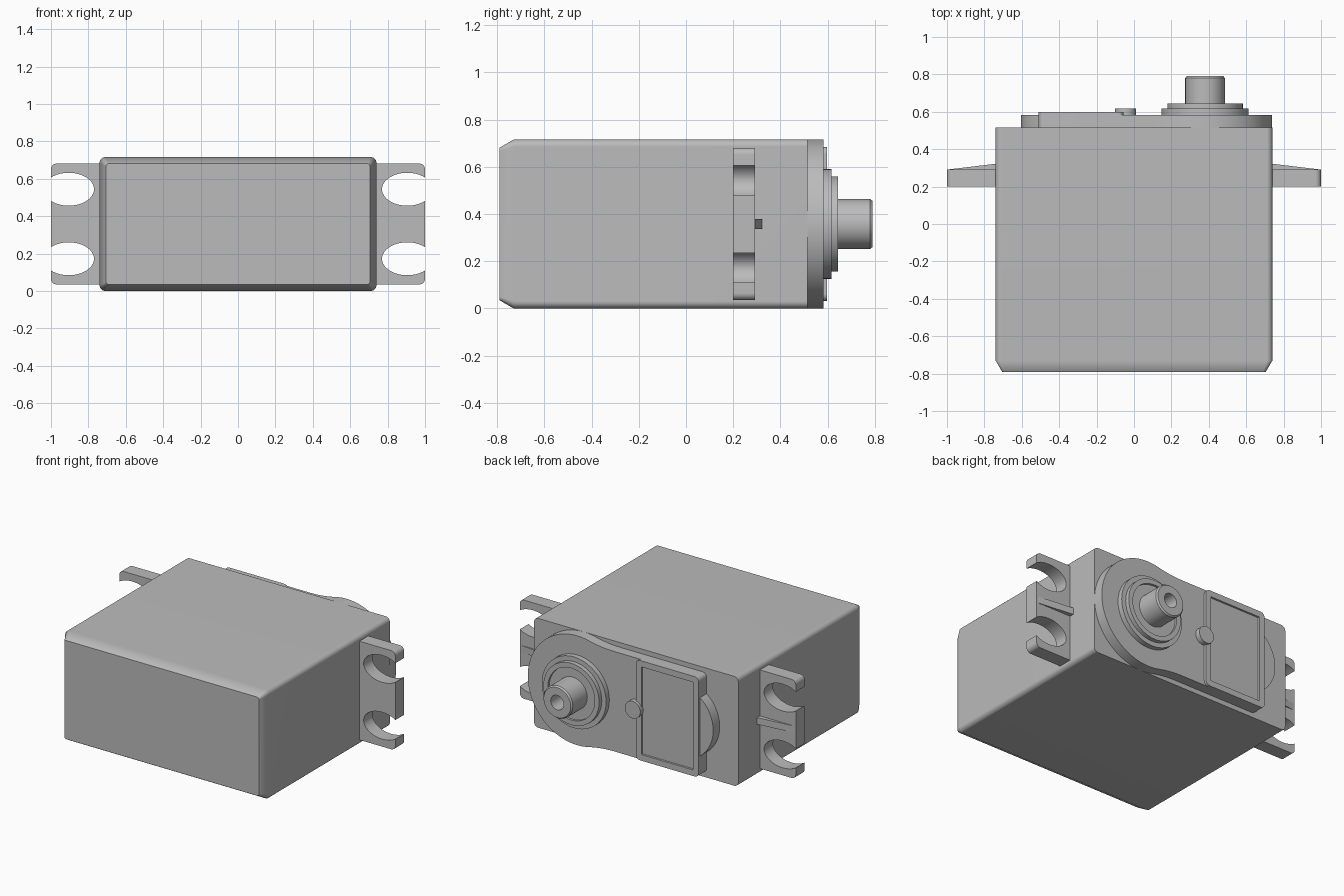
import bpy, bmesh
from math import cos, sin, sqrt, atan2, pi, radians

if "Cube" in bpy.data.objects:
    bpy.data.objects.remove(bpy.data.objects["Cube"])

CZ = 0.358          # height of the centre line
SHAFT_X = 0.38      # output shaft position

grey = bpy.data.materials.new("plastic_grey")
grey.use_nodes = True
GREY = (0.5, 0.5, 0.5, 1)
grey.diffuse_color = GREY
grey.node_tree.nodes["Principled BSDF"].inputs["Base Color"].default_value = GREY


def arc(cx, cz, rx, rz, a0, a1, n):
    """Points on an elliptical arc in the x-z plane, angles in radians."""
    steps = [a0 + (a1 - a0) * i / n for i in range(n + 1)]
    return [(cx + rx * cos(a), cz + rz * sin(a)) for a in steps]


def circle(cx, r, n=48):
    return arc(cx, CZ, r, r, 0, 2 * pi, n)[:-1]


def rounded_rect(x0, x1, z0, z1, r, n=5):
    pts = []
    for i, (x, z) in enumerate([(x1 - r, z1 - r), (x0 + r, z1 - r),
                                (x0 + r, z0 + r), (x1 - r, z0 + r)]):
        pts += arc(x, z, r, r, i * pi / 2, (i + 1) * pi / 2, n)
    return pts


def loft(name, sections, inset=None):
    """Join (outline, y) sections into a closed solid; inset=(width, depth) sinks the end."""
    bm = bmesh.new()
    rings = [[bm.verts.new((x, y, z)) for x, z in outline] for outline, y in sections]
    for a, b in zip(rings, rings[1:]):
        for i in range(len(a)):
            j = (i + 1) % len(a)
            bm.faces.new((a[i], a[j], b[j], b[i]))
    bm.faces.new(rings[0])
    end = bm.faces.new(rings[-1])
    bmesh.ops.recalc_face_normals(bm, faces=bm.faces)
    if inset:
        bmesh.ops.inset_region(bm, faces=[end], thickness=inset[0])
        bmesh.ops.inset_region(bm, faces=[end], thickness=0.001, depth=-inset[1])
    mesh = bpy.data.meshes.new(name)
    bm.to_mesh(mesh)
    bm.free()
    mesh.materials.append(grey)
    ob = bpy.data.objects.new(name, mesh)
    bpy.context.collection.objects.link(ob)
    bpy.ops.object.select_all(action="DESELECT")
    ob.select_set(True)
    bpy.context.view_layer.objects.active = ob
    bpy.ops.object.shade_smooth_by_angle(angle=radians(35))
    weighted = ob.modifiers.new("weighted_normals", "WEIGHTED_NORMAL")
    weighted.keep_sharp = True
    return ob


def lathe(name, x, profile):
    return loft(name, [(circle(x, r), y) for r, y in profile])


# Case with tapered front edges
full = rounded_rect(-0.74, 0.74, 0, 2 * CZ, 0.03)
small = rounded_rect(-0.705, 0.705, 0.035, 2 * CZ - 0.035, 0.015)
loft("case", [(small, -0.79), (full, -0.73), (full, 0.515)])

# Gear cover: round end blended into a narrower straight end
half, blend = 0.327, 0.8
dx = sqrt((CZ + blend) ** 2 - (half + blend) ** 2)
touch = atan2(half + blend, -dx)
upper = arc(SHAFT_X, CZ, CZ, CZ, 0, touch, 28)
upper += arc(SHAFT_X - dx, CZ + half + blend, blend, blend, touch - pi, -pi / 2, 6)[1:]
upper += arc(-0.48, CZ + half - 0.03, 0.03, 0.03, pi / 2, pi, 5)
lower = [(x, 2 * CZ - z) for x, z in reversed(upper[1:])]
loft("gear_cover", [(upper + lower, 0.51), (upper + lower, 0.583)])
lathe("cover_bulge", -0.365, [(0.24, 0.51), (0.24, 0.583)])

# Raised panel with a sunken label area
panel = rounded_rect(-0.51, -0.055, CZ - half, CZ + half, 0.03)
loft("raised_panel", [(panel, 0.57), (panel, 0.598)], inset=(0.04, 0.012))
lathe("round_stud", -0.045, [(0.056, 0.57), (0.056, 0.617)])

# Stepped bearing collar and hollow output shaft
lathe("bearing_collar", SHAFT_X, [
    (0.233, 0.575), (0.233, 0.617), (0.202, 0.617), (0.202, 0.645),
    (0.17, 0.645), (0.17, 0.63)])
lathe("output_shaft", SHAFT_X, [
    (0.106, 0.6), (0.106, 0.78), (0.098, 0.79), (0.047, 0.79), (0.047, 0.68)])

# Mounting ears with open slots, and a wedge rib behind each
SLOT = 0.186        # slot distance from the centre line
opening = radians(45.3)
for side, sx in (("left", 1), ("right", -1)):
    ear = [(0.72, 0.035)]
    ear += arc(0.97, 0.065, 0.03, 0.03, -pi / 2, 0, 5)
    for z in (CZ - SLOT, CZ + SLOT):
        ear += arc(0.905, z, 0.135, 0.088, -opening, opening - 2 * pi, 32)
    ear += arc(0.97, 2 * CZ - 0.065, 0.03, 0.03, 0, pi / 2, 5)
    ear.append((0.72, 2 * CZ - 0.035))
    ear = [(sx * x, z) for x, z in ear]
    loft(side + "_mounting_ear", [(ear, 0.2), (ear, 0.292)])

    rib = [[(sx * x, z) for x, z in ((0.72, CZ - 0.022), (end, CZ - 0.022),
                                     (end, CZ + 0.022), (0.72, CZ + 0.022))]
           for end in (0.998, 0.74)]
    loft(side + "_ear_rib", [(rib[0], 0.291), (rib[1], 0.322)])
